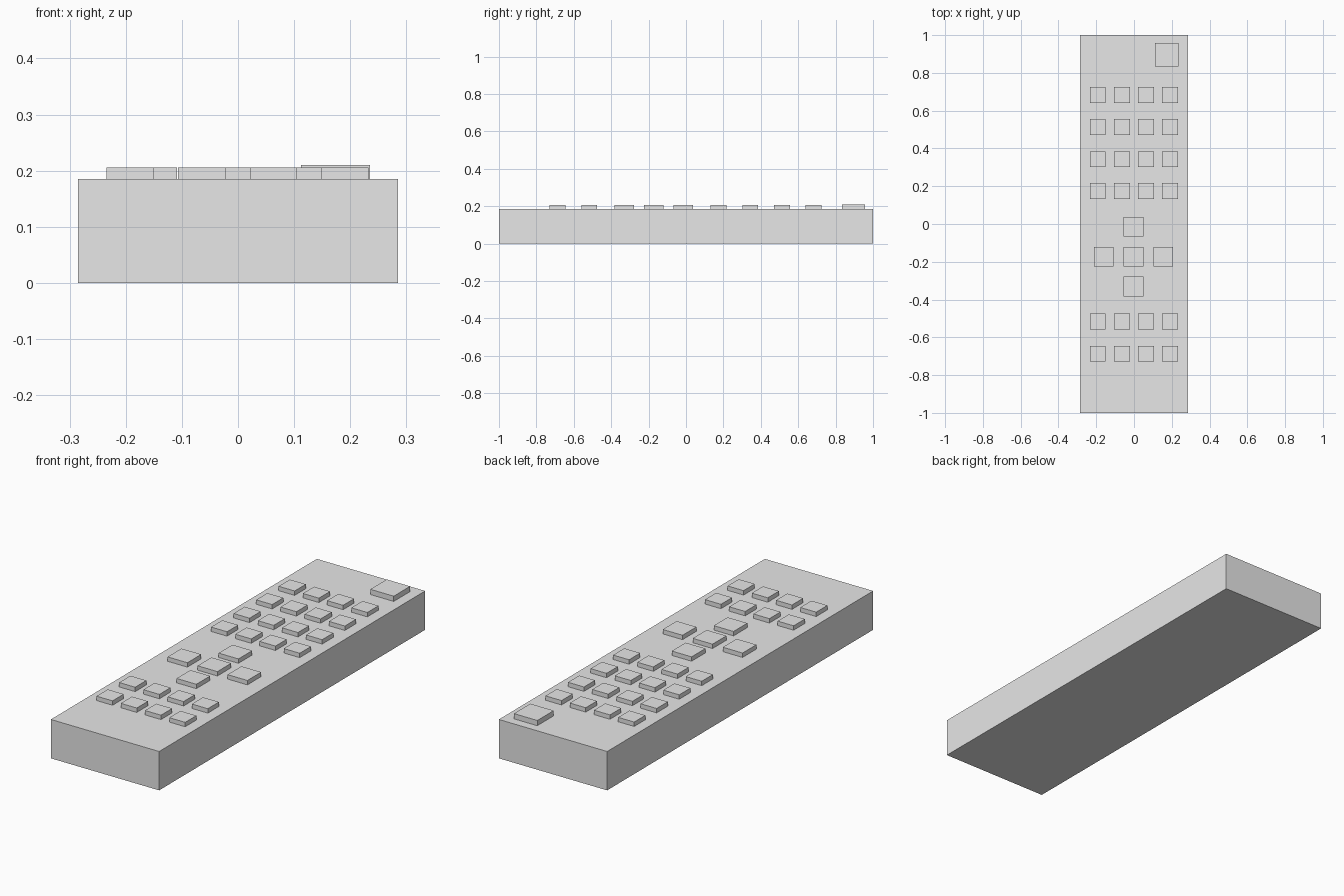
import bpy

# Remove the default cube
default = bpy.data.objects.get("Cube")
if default:
    bpy.data.objects.remove(default, do_unlink=True)

# Single plain grey plastic
GREY = (0.8, 0.8, 0.8, 1.0)
plastic = bpy.data.materials.new("grey_plastic")
plastic.use_nodes = True
plastic.diffuse_color = GREY
for node in plastic.node_tree.nodes:
    if node.type == "BSDF_PRINCIPLED":
        node.inputs["Base Color"].default_value = GREY

BODY_TOP = 0.185
BUTTON_TOP = 0.206


def block(name, x, y, width, depth, bottom, top):
    """Flat-faced box between two heights, centred on x and y."""
    bpy.ops.mesh.primitive_cube_add(size=1, location=(x, y, (bottom + top) / 2))
    obj = bpy.context.object
    obj.name = name
    obj.scale = (width, depth, top - bottom)
    bpy.ops.object.transform_apply(location=False, rotation=False, scale=True)
    obj.data.materials.append(plastic)
    return obj


def button(name, x, y, size, top=BUTTON_TOP):
    # Sunk slightly into the casing so no faces coincide
    return block(name, x, y, size, size, BODY_TOP - 0.01, top)


# Casing
block("casing", 0, 0, 0.57, 2.0, 0, BODY_TOP)

# Power button in the far corner
button("power_button", 0.174, 0.896, 0.123, 0.21)

# Rows of four keys: number pad at the back, playback keys at the front
for group, rows in (("number_key", (0.682, 0.513, 0.343, 0.174)),
                    ("playback_key", (-0.517, -0.687))):
    for r, y in enumerate(rows):
        for c in range(4):
            button(f"{group}_{r + 1}_{c + 1}", -0.192 + c * 0.1275, y, 0.084)

# Direction pad: a cross of five larger keys
PAD_X, PAD_Y, STEP = -0.003, -0.173, 0.158
for name, dx, dy in (("centre", 0, 0), ("up", 0, 1), ("down", 0, -1),
                     ("left", 1, 0), ("right", -1, 0)):
    button(f"direction_key_{name}", PAD_X + dx * STEP, PAD_Y + dy * STEP, 0.104)
